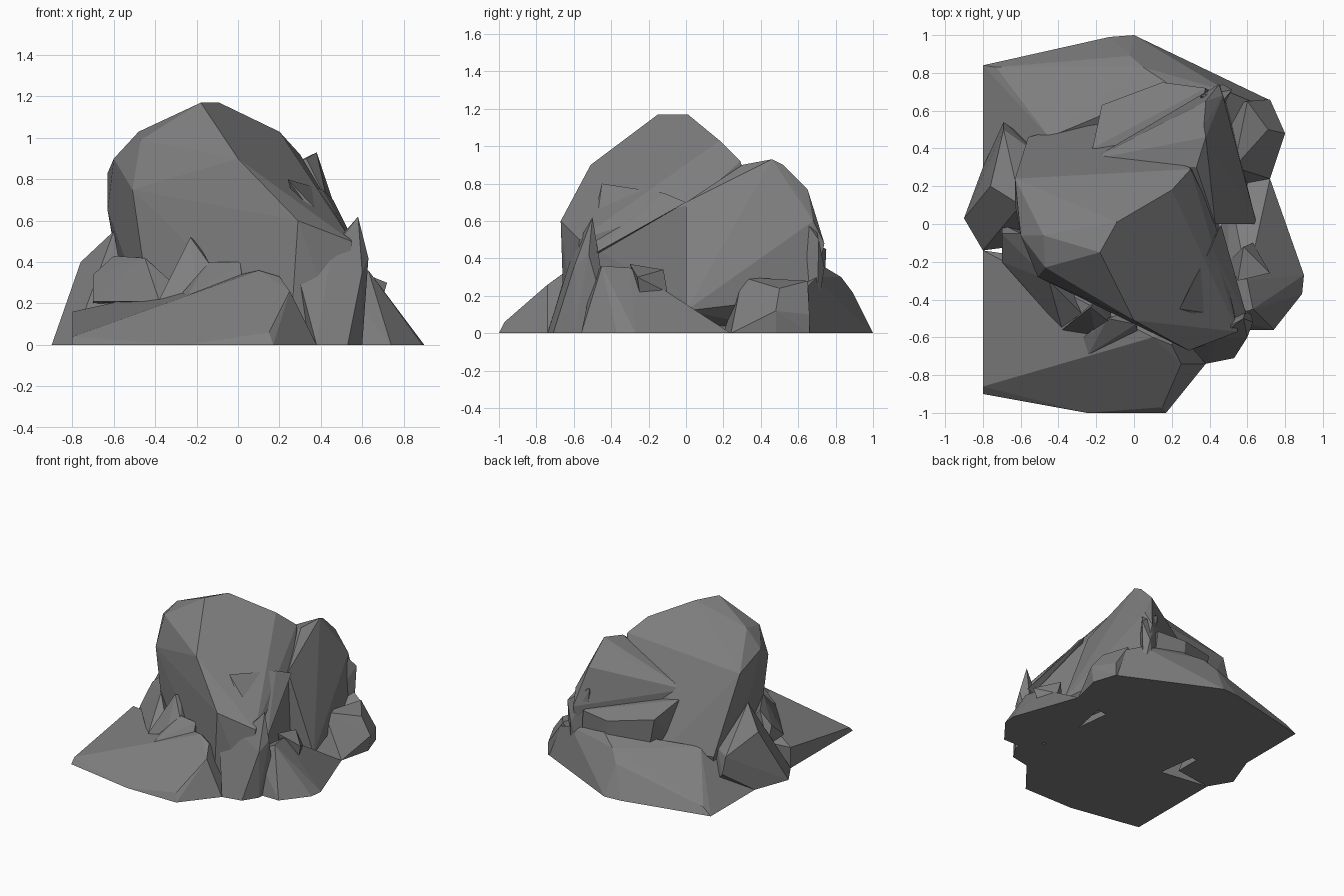
import bpy
import bmesh

default_cube = bpy.data.objects.get("Cube")
if default_cube:
    bpy.data.objects.remove(default_cube, do_unlink=True)

# Single stone colour
stone = bpy.data.materials.new("grey_stone")
stone.use_nodes = True
stone_colour = (.21, .21, .21, 1)
stone.diffuse_color = stone_colour
stone.node_tree.nodes["Principled BSDF"].inputs["Base Color"].default_value = stone_colour


def rock(name, crest=(), shoulder=(), foot=()):
    """Faceted boulder: hull around crest and shoulder corners, plus plan corners on the ground."""
    mesh = bpy.data.meshes.new(name)
    boulder = bmesh.new()
    corners = list(crest) + list(shoulder) + [(x, y, 0) for x, y in foot]
    for corner in corners:
        boulder.verts.new(corner)
    result = bmesh.ops.convex_hull(boulder, input=boulder.verts[:])
    # Discard corners swallowed by the hull
    loose = {item for item in result["geom_interior"] + result["geom_unused"]
             if isinstance(item, bmesh.types.BMVert)}
    if loose:
        bmesh.ops.delete(boulder, geom=list(loose), context="VERTS")
    # Merge nearly coplanar triangles into broad chiselled facets
    bmesh.ops.dissolve_limit(boulder, angle_limit=.06,
                             verts=boulder.verts[:], edges=boulder.edges[:])
    bmesh.ops.recalc_face_normals(boulder, faces=boulder.faces[:])
    boulder.to_mesh(mesh)
    boulder.free()
    mesh.materials.append(stone)
    part = bpy.data.objects.new(name, mesh)
    bpy.context.collection.objects.link(part)
    return part


# Tall central dome
rock("main_dome",
     crest=[(-.18, -.15, 1.17), (-.09, .01, 1.17), (.2, .18, 1.03), (.3, .29, .92),
            (-.48, -.06, 1.03), (-.47, -.23, .99), (0, -.51, .9)],
     shoulder=[(-.63, .24, .83), (-.63, .1, .65), (-.6, -.06, .9), (-.51, -.28, .75),
               (.29, -.67, .6), (.55, -.57, .5), (.42, .05, .7),
               (-.56, .46, .25), (-.2, .55, .25), (.1, .5, .3)],
     foot=[(-.4, -.3), (.25, -.65), (.5, -.6), (-.5, .4), (.4, .3)])

# Sloping apron across the front
rock("front_apron",
     crest=[(.1, -.6, .36), (.2, -.64, .33), (.25, -.74, .26), (-.5, -.3, .23)],
     shoulder=[(-.8, -.86, .04), (-.8, -.14, .16), (.15, -.97, .06)],
     foot=[(-.8, -.9), (-.25, -1), (.17, -1), (.38, -.74), (.3, -.3), (-.8, -.14)])

# Low slope across the back
rock("back_apron",
     crest=[(-.45, .46, .3), (.05, .83, .3), (.2, .73, .36), (.5, .7, .3)],
     shoulder=[(-.02, .89, .22), (-.73, .83, .05), (.62, .65, .25)],
     foot=[(-.8, .84), (-.13, .99), (0, 1), (.71, .66), (.6, .2), (-.5, .1), (-.8, .3)])

# Tall slab leaning at the back of the dome
rock("back_slab",
     crest=[(.33, .3, .9), (.38, .46, .93), (.37, .52, .9), (.38, .65, .77), (.43, 0, .7)],
     shoulder=[(.47, .68, .6), (.45, .74, .48), (.65, 0, .12), (.48, .68, .2), (.1, .46, .7),
               (-.23, .34, .64), (.1, .3, .5)],
     foot=[(.3, 0), (.3, .6)])

# Block wedged below the slab
rock("back_block",
     crest=[(-.22, .4, .58), (-.17, .63, .5), (.15, .75, .45), (.38, .72, .46)],
     shoulder=[(-.2, .4, .25), (-.12, .63, .24), (.16, .74, .24), (.4, .7, .2), (.3, .4, .5)])

# Narrow pillar at the back corner
rock("back_pillar",
     crest=[(.35, .68, .62), (.52, .71, .5), (.46, .64, .6)],
     shoulder=[(.47, .74, .35), (.5, .7, .1), (.4, .7, .1), (.4, .5, .2)])

# Boulders on the +x flank
rock("front_flank_boulder",
     crest=[(.63, -.45, .36), (.6, -.3, .35), (.69, -.38, .24)],
     shoulder=[(.6, 0, .12), (.5, -.5, .3)],
     foot=[(.9, -.27), (.89, -.37), (.74, -.56), (.6, -.56), (.4, -.3), (.72, .24), (.5, .2)])
rock("back_flank_boulder",
     crest=[(.53, .3, .3), (.71, .5, .24), (.6, .65, .28)],
     shoulder=[(.8, .48, .12), (.72, .66, .1)],
     foot=[(.72, .66), (.78, .48), (.72, .24), (.5, .2), (.4, .6)])
rock("front_buttress",
     crest=[(.58, -.5, .62), (.63, -.52, .42), (.45, -.6, .45)],
     shoulder=[(.3, -.65, .3), (.6, -.6, .35)],
     foot=[(.38, -.74), (.53, -.71), (.6, -.6), (.6, -.4), (.3, -.5)])

# Sharp shards on the +x flank
rock("upper_shard",
     crest=[(.24, -.45, .8), (.41, -.12, .75), (.46, 0, .7), (.5, -.2, .6)],
     shoulder=[(.6, -.5, .42), (.55, -.55, .38), (.3, -.35, .6)])
rock("lower_shard",
     crest=[(.55, -.3, .37), (.58, -.12, .34)],
     shoulder=[(.72, -.26, .3), (.68, -.24, .16), (.63, -.1, .22), (.5, -.2, .15)])

# Boulders on the -x flank
rock("side_boulder",
     crest=[(-.6, .1, .55), (-.76, .2, .4), (-.69, .5, .3)],
     shoulder=[(-.69, .54, .18), (-.55, .4, .3), (-.7, 0, .3)],
     foot=[(-.9, .03), (-.8, -.14), (-.8, .3), (-.5, .4), (-.5, -.1)])
rock("side_ledge",
     crest=[(-.6, -.05, .43), (-.7, -.05, .34), (-.45, -.3, .42)],
     shoulder=[(-.7, -.2, .21), (-.38, -.56, .21), (-.25, -.5, .24), (-.7, 0, .2), (-.4, -.1, .2)])

# Small broken stones at the front
rock("pointed_stone",
     crest=[(-.23, -.44, .52), (-.2, -.4, .5)],
     shoulder=[(-.38, -.56, .22), (-.13, -.52, .38), (-.2, -.6, .25), (-.1, -.35, .3)])
rock("flat_stone",
     crest=[(-.14, -.5, .4), (.01, -.53, .4), (-.2, -.56, .33)],
     shoulder=[(-.24, -.69, .24), (-.27, -.6, .25), (.02, -.57, .33), (0, -.45, .25)])
